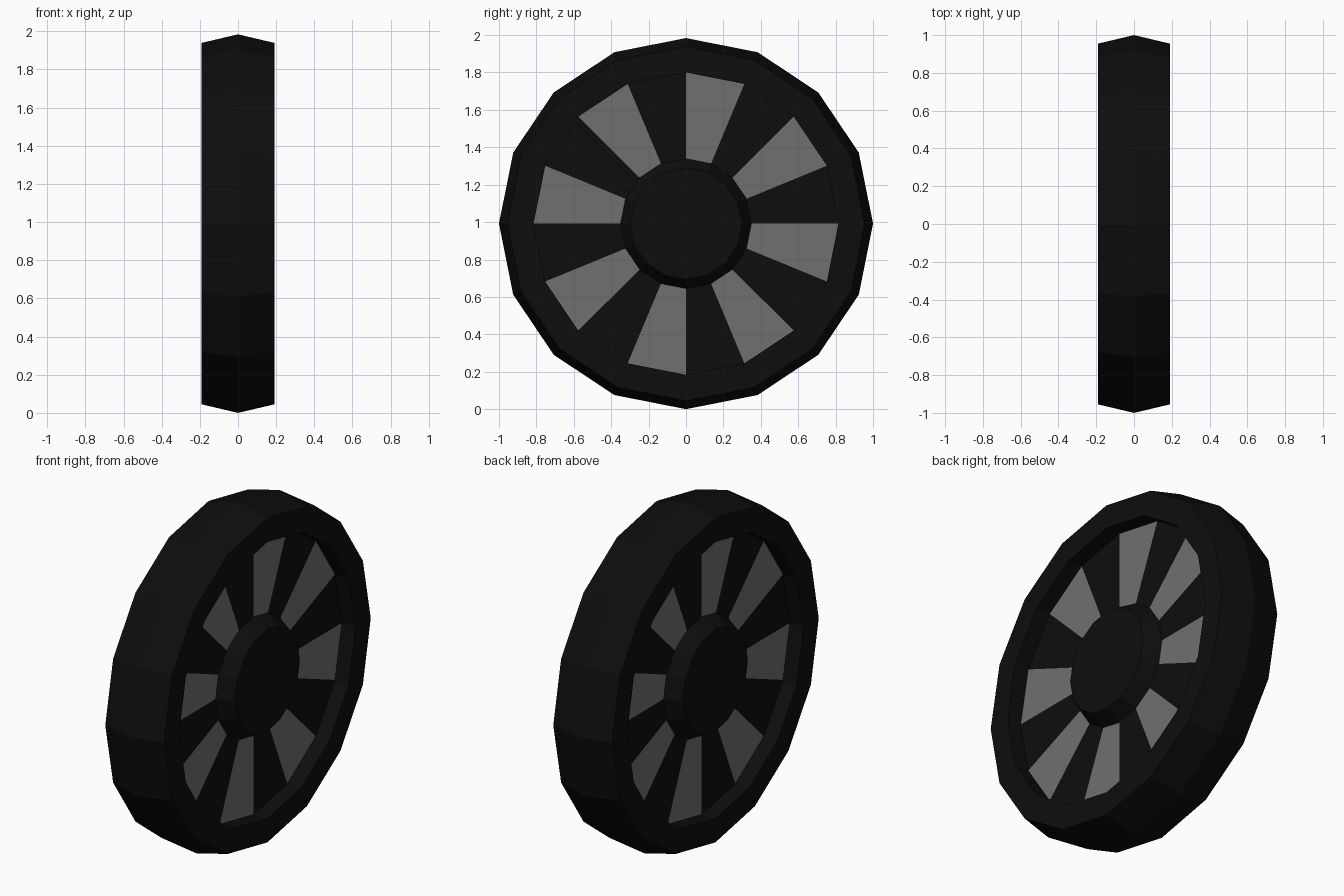
import bpy, bmesh
from math import cos, sin, pi

if "Cube" in bpy.data.objects:
    bpy.data.objects.remove(bpy.data.objects["Cube"])

N = 16                      # sides of the wheel
CZ, SZ = 0.992, 0.992       # axle height, slight vertical squash


def material(name, v):
    m = bpy.data.materials.new(name)
    m.diffuse_color = (v, v, v, 1)
    m.use_nodes = True
    m.node_tree.nodes["Principled BSDF"].inputs["Base Color"].default_value = m.diffuse_color
    return m


BLACK = material("black_rubber", 0.004)
GREY = material("grey_panel", 0.16)


def lathe(name, profile, mats, closed=False, caps=False, pick=lambda i: 0):
    """Spin (x, radius) points about the x axle into an N-sided solid."""
    bm = bmesh.new()
    rings = []
    for x, r in profile:
        rings.append([bm.verts.new((x, r * cos(2 * pi * i / N),
                                    CZ + SZ * r * sin(2 * pi * i / N)))
                      for i in range(N)])
    pairs = list(zip(rings, rings[1:]))
    if closed:
        pairs.append((rings[-1], rings[0]))
    for a, b in pairs:
        for i in range(N):
            j = (i + 1) % N
            f = bm.faces.new((a[i], b[i], b[j], a[j]))
            f.material_index = pick(i)
    if caps:
        bm.faces.new(rings[0])
        bm.faces.new(rings[-1])
    if closed or caps:
        bmesh.ops.recalc_face_normals(bm, faces=bm.faces)
    else:
        # single face plate: point it away from the wheel's middle
        for f in bm.faces:
            f.normal_update()
            if f.normal.x * f.calc_center_median().x < 0:
                f.normal_flip()
    me = bpy.data.meshes.new(name)
    bm.to_mesh(me)
    bm.free()
    for m in mats:
        me.materials.append(m)
    ob = bpy.data.objects.new(name, me)
    bpy.context.collection.objects.link(ob)
    return ob


# Tyre with ridged tread and straight inner wall
lathe("tyre", [(-0.19, 0.815), (-0.19, 0.955), (0, 1.0),
               (0.19, 0.955), (0.19, 0.815)], [BLACK], closed=True)

# Recessed face plates with alternating spokes, one per side
for side, x in (("right", 0.10), ("left", -0.10)):
    odd = 1 if side == "right" else 0
    lathe("spoke_plate_" + side, [(x, 0.35), (x, 0.815)], [BLACK, GREY],
          pick=lambda i: int(i % 2 == odd))

# Tapered hub reaching through both sides
lathe("hub", [(-0.19, 0.30), (-0.10, 0.35), (0.10, 0.35), (0.19, 0.30)],
      [BLACK], caps=True)
